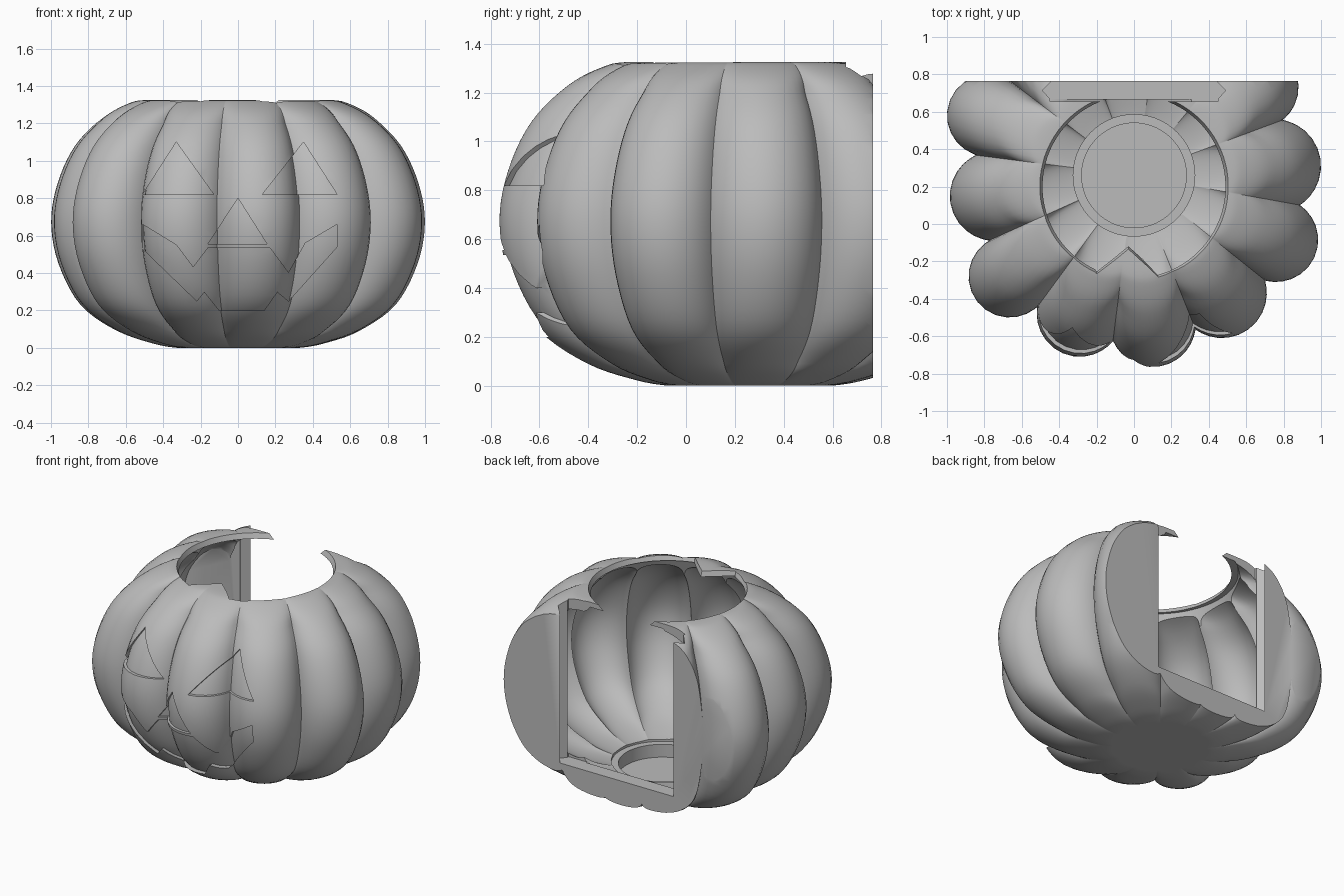
import bpy, bmesh, math
from mathutils import Vector

if "Cube" in bpy.data.objects:
    bpy.data.objects.remove(bpy.data.objects["Cube"], do_unlink=True)

CENTRE_Y, HEIGHT, GIRTH = 0.26, 1.325, 1.02
STEPS, LOBE_STEPS = 5, 14
# Rib profile as (radius, height)
PROFILE = [(0.25, 0), (0.33, 0), (0.46, 0.022), (0.66, 0.09), (0.86, 0.23),
           (0.98, 0.45), (GIRTH, 0.67), (0.985, 0.88), (0.89, 1.08),
           (0.74, 1.23), (0.6, 1.305), (0.5, HEIGHT), (0.3, HEIGHT)]
# Round ribs at the widest height as (x, y, radius), clockwise from the left side
RIBS = [(0.66, 0.73, 0.22), (0.75, 0.31, 0.25), (0.76, -0.085, 0.225), (0.47, -0.37, 0.24),
        (0.1, -0.535, 0.23), (-0.29, -0.48, 0.23), (-0.665, -0.28, 0.22), (-0.745, 0.15, 0.24),
        (-0.78, 0.58, 0.22), (-0.49, 0.915, 0.23), (-0.07, 1.08, 0.23), (0.34, 1.0, 0.23)]


def reach(angle):
    """Distance from the axis to the outline of the joined ribs."""
    best = 0
    for x, y, r in RIBS:
        along = x * math.cos(angle) + (y - CENTRE_Y) * math.sin(angle)
        across = (y - CENTRE_Y) * math.cos(angle) - x * math.sin(angle)
        if along > 0 and abs(across) < r:
            best = max(best, along + math.sqrt(r * r - across * across))
    return best


def rib_spokes():
    """Angles and reach factors, with a spoke placed in every crease."""
    mids = [math.atan2(y - CENTRE_Y, x) for x, y, r in RIBS]
    creases = []
    for a, b in zip(mids, mids[1:] + mids[:1]):
        gap = (a - b) % math.tau
        creases.append(min((a - gap * k / 200 for k in range(201)), key=reach))
    spokes = []
    for a, b in zip(creases, creases[1:] + creases[:1]):
        gap = (a - b) % math.tau
        for k in range(LOBE_STEPS):
            angle = a - gap * (1 - math.cos(math.pi * k / LOBE_STEPS)) / 2
            spokes.append((angle, reach(angle) / GIRTH))
    return spokes


def smooth_profile():
    pts = [Vector(p) for p in PROFILE]
    pts = [pts[0]] + pts + [pts[-1]]
    out = []
    for a, b, c, d in zip(pts, pts[1:], pts[2:], pts[3:]):
        for k in range(STEPS):
            t = k / STEPS
            out.append(0.5 * (2 * b + (c - a) * t + (2 * a - 5 * b + 4 * c - d) * t ** 2
                              + (3 * b - a - 3 * c + d) * t ** 3))
    return out + [pts[-1]]


def finish(bm, name):
    bmesh.ops.recalc_face_normals(bm, faces=bm.faces)
    mesh = bpy.data.meshes.new(name)
    bm.to_mesh(mesh)
    bm.free()
    ob = bpy.data.objects.new(name, mesh)
    bpy.context.scene.collection.objects.link(ob)
    return ob


def ribbed_body(name, inset, bottom, top, back):
    """Closed ribbed solid, narrowed by inset and sliced flat at y = back."""
    spokes = rib_spokes()
    bm = bmesh.new()
    rings = []
    for r, z in smooth_profile():
        z = min(max(z, 0), HEIGHT)
        # creases grow shallow towards the flat top and bottom
        depth = 0.4 + 0.6 * min(1, z / 0.1, (HEIGHT - z) / 0.13)
        height = bottom + z * (top - bottom) / HEIGHT
        ring = []
        for a, f in spokes:
            radius = r * (1 + (f - 1) * depth) - inset
            ring.append(bm.verts.new((radius * math.cos(a),
                                      radius * math.sin(a) + CENTRE_Y, height)))
        rings.append(ring)
    n = len(spokes)
    for low, high in zip(rings, rings[1:]):
        for i in range(n):
            bm.faces.new((low[i], low[(i + 1) % n], high[(i + 1) % n], high[i]))
    bm.faces.new(rings[0])
    bm.faces.new(rings[-1])
    bmesh.ops.bisect_plane(bm, geom=bm.verts[:] + bm.edges[:] + bm.faces[:],
                           plane_co=(0, back, 0), plane_no=(0, 1, 0), clear_outer=True)
    bmesh.ops.holes_fill(bm, edges=[e for e in bm.edges if e.is_boundary], sides=0)
    return finish(bm, name)


def prism(name, bottom, top):
    """Solid between two matching outlines."""
    bm = bmesh.new()
    lo, hi = [bm.verts.new(p) for p in bottom], [bm.verts.new(p) for p in top]
    bm.faces.new(lo)
    bm.faces.new(hi)
    for i in range(len(lo)):
        j = (i + 1) % len(lo)
        bm.faces.new((lo[i], lo[j], hi[j], hi[i]))
    return finish(bm, name)


def cut(target, cutter, remove=True):
    mod = target.modifiers.new("cut", "BOOLEAN")
    mod.operation, mod.object, mod.solver = "DIFFERENCE", cutter, "EXACT"
    with bpy.context.temp_override(object=target, active_object=target):
        bpy.ops.object.modifier_apply(modifier=mod.name)
    if remove:
        bpy.data.objects.remove(cutter, do_unlink=True)


def circle(r, y, z, start=0, end=360, n=72):
    angles = [math.radians(start + (end - start) * i / n) for i in range(n)]
    return [(r * math.cos(a), y + r * math.sin(a), z) for a in angles]


shell = ribbed_body("pumpkin_shell", 0, 0, HEIGHT, 0.765)

# Shallow carved face
carvings = {
    "right_eye": [(-0.51, 0.82), (-0.13, 0.82), (-0.33, 1.1)],
    "left_eye": [(0.13, 0.82), (0.53, 0.82), (0.35, 1.1)],
    "nose": [(-0.16, 0.555), (0.155, 0.555), (0, 0.8)],
    "mouth": [(-0.51, 0.66), (-0.33, 0.55), (-0.24, 0.43), (-0.16, 0.535), (0.17, 0.535),
              (0.27, 0.4), (0.36, 0.56), (0.53, 0.66), (0.53, 0.54), (0.27, 0.25),
              (0.21, 0.3), (0.14, 0.2), (-0.1, 0.2), (-0.18, 0.3), (-0.22, 0.25), (-0.51, 0.53)],
}
core = ribbed_body("carving_core", 0.02, 0.02, HEIGHT - 0.02, 0.7)
for name, outline in carvings.items():
    cutter = prism(name, [(x, -1, z) for x, z in outline], [(x, -0.2, z) for x, z in outline])
    cut(cutter, core, remove=False)
    cut(shell, cutter)
bpy.data.objects.remove(core, do_unlink=True)

# Hollow inside, thinned under the rim of the lid opening
cut(shell, ribbed_body("hollow", 0.085, 0.13, 1.285, 0.665))
cut(shell, prism("rim_hollow", circle(0.56, 0.22, 1.18), circle(0.52, 0.22, 1.29)))


# Lid opening with a keyed notch at the front
def lid_outline(r, z):
    return circle(r, 0.2, z, -75, 246) + [(-0.2, 0.2 - 0.93 * r, z), (-0.03, 0.37 - r, z)]


cut(shell, prism("lid_opening", lid_outline(0.45, 1.2), lid_outline(0.537, 1.4)))

# Round stepped recess in the floor
for radius, z in ((0.325, 0.125), (0.28, 0.035)):
    cut(shell, prism("floor_recess", circle(radius, CENTRE_Y, z), circle(radius, CENTRE_Y, 0.3)))

# Door opening in the back with grooved jambs
half = [(0.45, 0.655), (0.45, 0.67), (0.49, 0.715), (0.44, 0.765), (0.44, 0.85)]
door = half + [(-x, y) for x, y in reversed(half)]
cut(shell, prism("door_opening", [(x, y, 0.2) for x, y in door], [(x, y, 1.5) for x, y in door]))

# Material
grey = bpy.data.materials.new("plain grey")
grey.use_nodes = True
colour = (0.5, 0.5, 0.5, 1)
grey.diffuse_color = colour
grey.node_tree.nodes["Principled BSDF"].inputs["Base Color"].default_value = colour
shell.data.materials.clear()
shell.data.materials.append(grey)

bpy.ops.object.select_all(action="DESELECT")
shell.select_set(True)
bpy.context.view_layer.objects.active = shell
bpy.ops.object.shade_smooth_by_angle(angle=math.radians(32))
